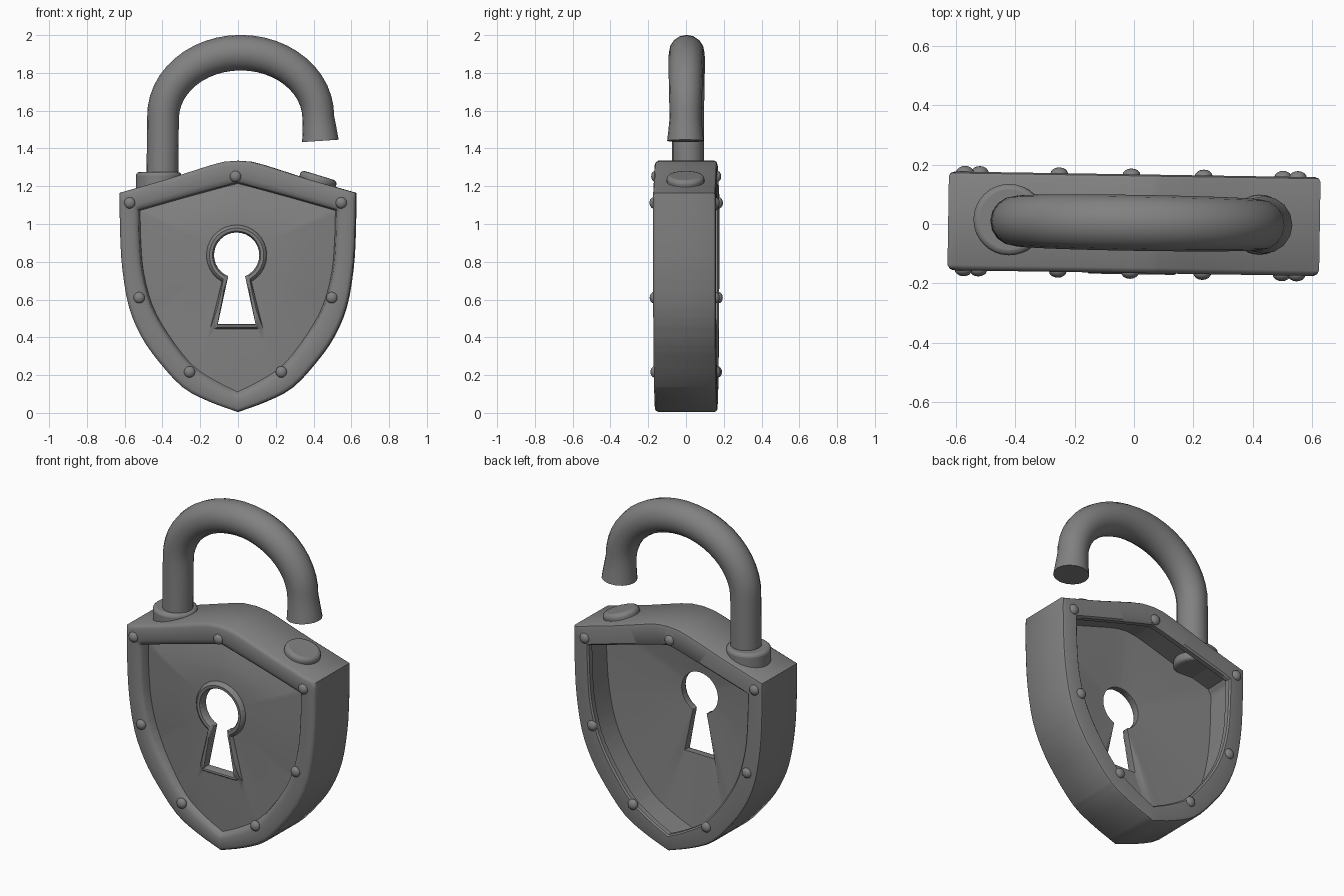
import bpy, bmesh, math
from mathutils import Matrix, Vector

if "Cube" in bpy.data.objects:
    bpy.data.objects.remove(bpy.data.objects["Cube"])

CX, CZ = -0.005, 0.835          # keyhole centre, origin of the radial rings


def mirrored(half):
    """Close a right-hand outline (top to bottom, x >= 0) across x = 0."""
    return half + [(-x, z) for x, z in reversed(half) if x > 1e-6]


def smooth(pts, steps=3):
    """Catmull-Rom refinement of an open chain."""
    v = [Vector(p) for p in pts]
    v = [2 * v[0] - v[1]] + v + [2 * v[-1] - v[-2]]
    out = []
    for a, b, c, d in zip(v, v[1:], v[2:], v[3:]):
        for k in range(steps):
            t = k / steps
            out.append(tuple(.5 * (2 * b + (c - a) * t + (2 * a - 5 * b + 4 * c - d) * t * t
                                   + (3 * b - a - 3 * c + d) * t ** 3)))
    return out + [tuple(pts[-1])]


def keyhole(r, neck, foot, base):
    """Circle over a flared slot, right half then mirrored."""
    end = math.pi - math.asin(neck / r)
    half = [(r * math.sin(end * i / 14), CZ + r * math.cos(end * i / 14)) for i in range(15)]
    return mirrored(half + [(foot, base), (0, base)])


outer = mirrored([(0, 1.335), (.07, 1.33), (.14, 1.312), (.24, 1.28), (.38, 1.235)]
                 + smooth([(.625, 1.165), (.622, .95), (.61, .76), (.575, .56), (.51, .405),
                           (.42, .275), (.29, .135), (.15, .06), (0, .005)]))
inner = mirrored([(0, 1.22), (.06, 1.205), (.28, 1.145)]
                 + smooth([(.525, 1.075), (.52, .9), (.505, .74), (.46, .57), (.38, .42),
                           (.25, .25), (.12, .16), (0, .1)]))
hole = keyhole(.12, .045, .1, .47)
hole_rim = keyhole(.16, .078, .14, .445)


def cast(poly, a):
    """Point where the ray at angle a leaves the outline."""
    d = Vector((math.cos(a), math.sin(a)))
    best = 0
    for i, p in enumerate(poly):
        p = Vector(p) - Vector((0, CZ))
        q = Vector(poly[(i + 1) % len(poly)]) - Vector((0, CZ))
        e = q - p
        den = d.x * e.y - d.y * e.x
        if abs(den) < 1e-9:
            continue
        t = (p.x * e.y - p.y * e.x) / den
        s = (p.x * d.y - p.y * d.x) / den
        if t > 0 and -1e-5 <= s <= 1 + 1e-5:
            best = max(best, t)
    return d * best


# Shared ray angles: every outline corner plus an even fill
angles = []
for a in [math.atan2(z - CZ, x) for p in (hole, hole_rim, outer, inner) for x, z in p]:
    if all(abs(a - b) > .004 for b in angles):
        angles.append(a)
for i in range(100):
    a = -math.pi + 2 * math.pi * (i + .5) / 100
    if all(abs(a - b) > .03 for b in angles):
        angles.append(a)
angles.sort()
O, I, H, R = [[cast(p, a) for a in angles] for p in (outer, inner, hole, hole_rim)]


def mix(A, B, t):
    return [a.lerp(b, t) for a, b in zip(A, B)]


# Shield body: outer wall, front rim, dished panel, keyhole, then the hollow back behind a lip
E = [p * .985 for p in I]
W = mix(I, O, .6)
# recess of the front panel fades out towards the bottom point
edge_y = [-.105 - .035 * min(1, max(0, (-.3 - p.y) / .35)) for p in E]
rings = [(O, .15), (O, -.148), (mix(O, I, .06), -.16), (mix(O, I, .18), -.166),
         (mix(O, I, .75), -.166), (mix(O, I, .93), -.158), (I, -.15), (E, edge_y)]
rings += [(mix(E, R, t), [y + (-.145 - y) * math.sin(t * math.pi / 2) for y in edge_y])
          for t in (.25, .5, .75, 1)]
rings += [(mix(R, H, .15), -.163), (mix(R, H, .4), -.17), (mix(R, H, .8), -.168), (H, -.155), (H, -.12)]
rings += [(mix(H, W, t), -.12 + .045 * t) for t in (.33, .66, 1)]
rings += [(W, .125), (I, .13), (I, .158), (mix(I, O, .08), .166), (mix(I, O, .82), .166),
          (mix(I, O, .95), .161)]

bm = bmesh.new()
n = len(angles)
loops = []
for k, (ring, y) in enumerate(rings):
    ys = y if isinstance(y, list) else [y] * n
    shift = CX if 8 <= k < 20 else 0
    loops.append([bm.verts.new((shift + p.x, v, CZ + p.y)) for p, v in zip(ring, ys)])
for k, a in enumerate(loops):
    b = loops[(k + 1) % len(loops)]
    for i in range(n):
        j = (i + 1) % n
        bm.faces.new((a[i], a[j], b[j], b[i]))
bmesh.ops.recalc_face_normals(bm, faces=bm.faces)
mesh = bpy.data.meshes.new("shield_body")
bm.to_mesh(mesh)
bm.free()
body = bpy.data.objects.new("shield_body", mesh)
bpy.context.collection.objects.link(body)
parts = [body]

# Shackle: swept tube, open on the right, flaring a little at the free end
path = [(-.40, 1.17, .084), (-.40, 1.3, .084), (-.398, 1.48, .084)]
path += [(.014 - .411 * math.cos(math.pi * i / 24), 1.565 + .342 * math.sin(math.pi * i / 24),
          .084 + .01 * math.sin(math.pi * i / 24)) for i in range(25)]
path += [(.432, 1.5, .09), (.436, 1.44, .097)]
curve = bpy.data.curves.new("shackle", 'CURVE')
curve.dimensions = '3D'
curve.bevel_depth = 1
curve.bevel_resolution = 6
curve.use_fill_caps = True
spline = curve.splines.new('POLY')
spline.points.add(len(path) - 1)
for pt, (x, z, r) in zip(spline.points, path):
    pt.co = (x, .003, z, 1)
    pt.radius = r
shackle = bpy.data.objects.new("shackle", curve)
bpy.context.collection.objects.link(shackle)
bpy.context.view_layer.objects.active = shackle
shackle.select_set(True)
bpy.ops.object.convert(target='MESH')
parts.append(bpy.context.view_layer.objects.active)


def disc(name, loc, r, depth, bevel, tilt=0):
    bpy.ops.mesh.primitive_cylinder_add(vertices=32, radius=r, depth=depth, location=loc,
                                        rotation=(0, tilt, 0))
    ob = bpy.context.object
    ob.name = name
    m = ob.modifiers.new("round", 'BEVEL')
    m.width, m.segments = bevel, 3
    parts.append(ob)


# Collar around the fixed leg, and the oval socket cap under the free end
disc("shackle_collar", (-.42, .007, 1.22), .12, .11, .018)
disc("socket_cap", (.422, .003, 1.228), .1, .06, .02, math.radians(17))

# Rivets on both rims
spots = [(0, 1.252)] + [(s * x, z) for x, z in ((.56, 1.112), (.51, .61), (.243, .217)) for s in (1, -1)]
for side, y in (("front", -.163), ("back", .163)):
    for i, (x, z) in enumerate(spots):
        bpy.ops.mesh.primitive_uv_sphere_add(segments=16, ring_count=10, radius=.03,
                                             location=(x - .011, y, z))
        ob = bpy.context.object
        ob.name = f"{side}_rivet_{i + 1}"
        ob.scale.y = .75
        parts.append(ob)

# Dark iron on everything; the whole lock sits turned very slightly about z
iron = bpy.data.materials.new("dark_iron")
iron.diffuse_color = (.22, .22, .22, 1)
iron.use_nodes = True
iron.node_tree.nodes["Principled BSDF"].inputs["Base Color"].default_value = iron.diffuse_color
bpy.context.view_layer.update()
turn = Matrix.Translation((0, .001, 0)) @ Matrix.Rotation(math.radians(-.9), 4, 'Z')
bpy.ops.object.select_all(action='DESELECT')
for ob in parts:
    ob.matrix_world = turn @ ob.matrix_world
    ob.data.materials.append(iron)
    ob.select_set(True)
bpy.context.view_layer.objects.active = body
bpy.ops.object.shade_smooth_by_angle(angle=math.radians(40))
